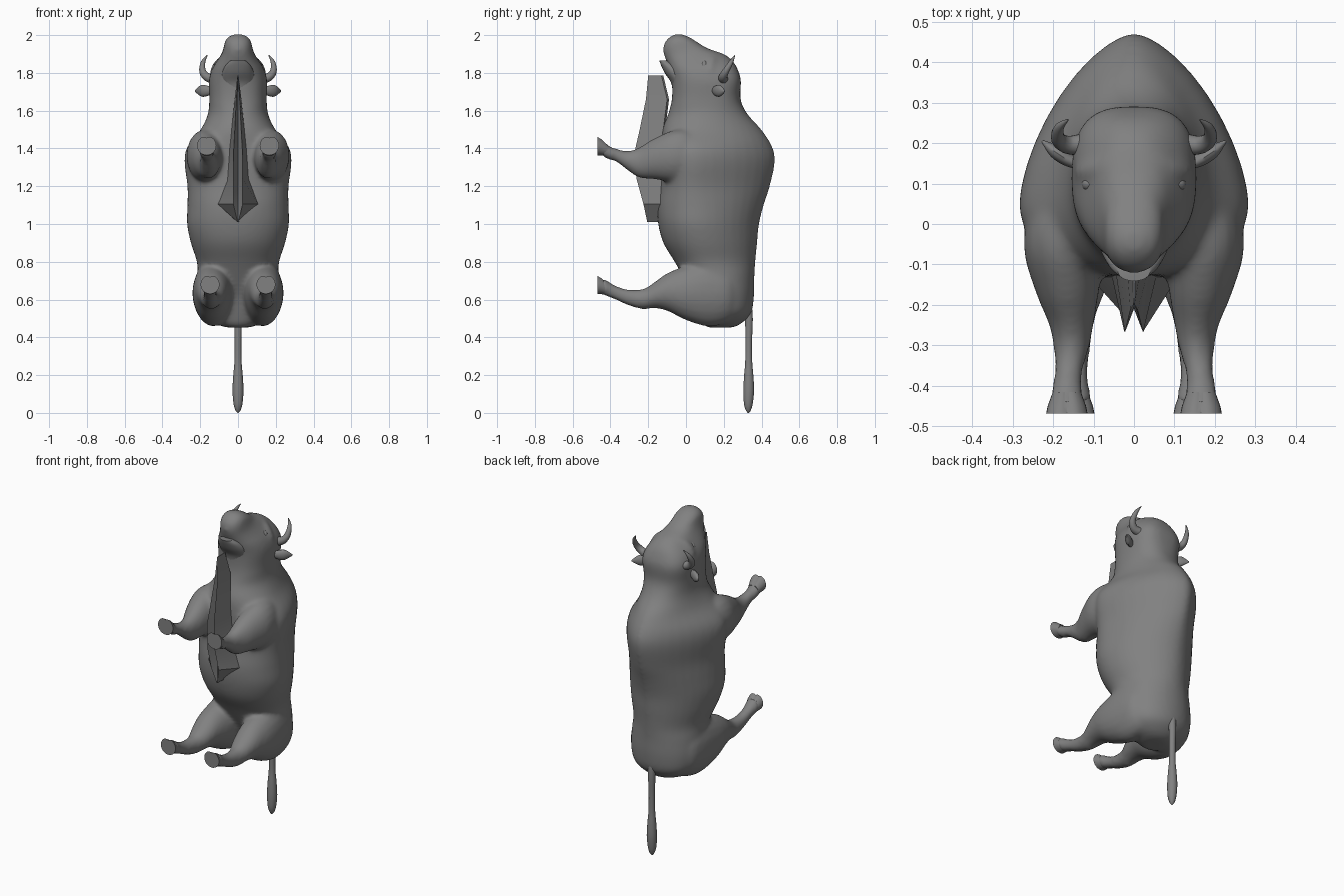
import bpy, bmesh, math
from mathutils import Vector

hide = bpy.data.materials.new("dark_grey")
hide.diffuse_color = (.22, .22, .22, 1)


def spline(rows, n=4):
    """Catmull-Rom resampling of rows of numbers."""
    out = []
    for i in range(len(rows) - 1):
        a, b, c, d = (rows[max(i - 1, 0)], rows[i], rows[i + 1], rows[min(i + 2, len(rows) - 1)])
        for k in range(n):
            t = k / n
            out.append([q + .5 * t * (r - p + t * (2 * p - 5 * q + 4 * r - s + t * (3 * (q - r) + s - p)))
                        for p, q, r, s in zip(a, b, c, d)])
    return out + [list(rows[-1])]


def loft(bm, rings):
    vs = [[bm.verts.new(p) for p in ring] for ring in rings]
    n = len(vs[0])
    for a, b in zip(vs, vs[1:]):
        for i in range(n):
            bm.faces.new((a[i], a[(i + 1) % n], b[(i + 1) % n], b[i]))
    bm.faces.new(vs[0])
    bm.faces.new(vs[-1])


def finish(bm, name, angle=40):
    bmesh.ops.recalc_face_normals(bm, faces=bm.faces[:])
    me = bpy.data.meshes.new(name)
    bm.to_mesh(me)
    bm.free()
    me.materials.append(hide)
    ob = bpy.data.objects.new(name, me)
    bpy.context.collection.objects.link(ob)
    bpy.ops.object.select_all(action='DESELECT')
    ob.select_set(True)
    bpy.context.view_layer.objects.active = ob
    if angle:
        bpy.ops.object.shade_smooth_by_angle(angle=math.radians(angle))
    return ob


def angles(n):
    return [2 * math.pi * i / n for i in range(n)]


def spow(v, e):
    return math.copysign(abs(v) ** e, v)


def torso_ring(row, n=40):
    z, yf, yb, w, mid, e = row          # e: superellipse exponent on the back side
    yc = yf + (yb - yf) * mid
    pts = []
    for a in angles(n):
        c, s = math.cos(a), math.sin(a)
        k = 2 / (e if s > 0 else max(2.1, min(e, 2.4)))
        h = (yb - yc) if s > 0 else (yc - yf)
        pts.append((w * spow(c, k), yc + h * spow(s, k), z))
    return pts


def limb_ring(row, side, n=20, notch=0):
    x, y, z, rx, rz = row
    pts = []
    for a in angles(n):
        f = 1 - notch * math.exp(-((a - math.pi / 2) / .25) ** 2)
        pts.append((side * (x + rx * f * math.cos(a)), y, z + rz * f * math.sin(a)))
    return pts


def tube(bm, rows, side=1, n=14):
    """Swept tube; rows are x, y, z, radius a, radius b."""
    rows = spline(rows)
    rings = []
    for i, r in enumerate(rows):
        t = Vector(rows[min(i + 1, len(rows) - 1)][:3]) - Vector(rows[max(i - 1, 0)][:3])
        u = t.cross(Vector((0.05, 1, 0.02))).normalized()
        v = t.cross(u).normalized()
        ring = [Vector(r[:3]) + u * r[3] * math.cos(a) + v * r[4] * math.sin(a) for a in angles(n)]
        rings.append([(side * p.x, p.y, p.z) for p in ring])
    loft(bm, rings)


# Torso, neck and head: z, front y, back y, half width, widest position, squareness
torso = [(.452, .11, .25, .06, .5, 2), (.475, .09, .295, .125, .5, 2), (.53, .07, .345, .185, .5, 2),
         (.62, .04, .36, .212, .45, 2), (.72, -.015, .362, .214, .45, 2), (.80, -.06, .367, .218, .42, 1.9),
         (.90, -.12, .377, .25, .42, 1.8), (1.0, -.147, .387, .27, .4, 1.75), (1.1, -.152, .412, .268, .38, 1.7),
         (1.2, -.137, .445, .268, .33, 1.6), (1.33, -.13, .472, .284, .3, 1.55), (1.41, -.13, .457, .268, .3, 1.6),
         (1.5, -.125, .40, .198, .35, 1.8), (1.58, -.095, .327, .16, .45, 2.1), (1.66, -.075, .289, .152, .5, 2.5),
         (1.76, -.075, .291, .154, .5, 2.9), (1.82, -.09, .273, .138, .5, 2.8), (1.865, -.105, .246, .110, .5, 2.5),
         (1.9, -.118, .20, .088, .45, 2.3), (1.93, -.122, .115, .077, .45, 2.3), (1.965, -.11, .057, .07, .5, 2.3),
         (1.99, -.087, .017, .054, .5, 2), (2.005, -.06, -.02, .02, .5, 2)]
fore = [(.13, .16, 1.36, .04, .07), (.165, .05, 1.365, .085, .125), (.175, -.06, 1.36, .098, .138),
        (.165, -.17, 1.345, .078, .108), (.155, -.25, 1.325, .055, .08), (.155, -.31, 1.335, .044, .051),
        (.163, -.37, 1.365, .035, .035), (.166, -.41, 1.378, .039, .037), (.166, -.445, 1.405, .046, .044)]
hind = [(.10, .29, .62, .05, .09), (.12, .23, .63, .095, .150), (.131, .12, .635, .106, .178),
        (.137, 0, .635, .104, .145), (.14, -.10, .64, .085, .1), (.14, -.17, .622, .068, .068),
        (.143, -.23, .602, .048, .054), (.146, -.31, .612, .038, .042), (.148, -.38, .64, .035, .038),
        (.148, -.42, .66, .042, .043), (.148, -.445, .673, .045, .045)]

# Body with legs and brows, fused and smoothed into one skin
bm = bmesh.new()
loft(bm, [torso_ring(r) for r in spline(torso)])
for side in (1, -1):
    for leg in (fore, hind):
        loft(bm, [limb_ring(r, side) for r in spline(leg)])
    tube(bm, [(.06, .16, 1.895, .01, .01), (.095, .135, 1.86, .024, .024), (.125, .13, 1.81, .024, .024),
              (.13, .14, 1.77, .01, .01)], side)
body = finish(bm, "body", 0)
rm = body.modifiers.new("fuse", 'REMESH')
rm.mode = 'VOXEL'
rm.voxel_size = .011
rm.use_smooth_shade = True
sm = body.modifiers.new("soften", 'SMOOTH')
sm.factor, sm.iterations = .5, 14

# Cloven hooves with flat soles
bm = bmesh.new()
for side in (1, -1):
    for x, z, r in ((.166, 1.415, .051), (.148, .68, .05)):
        rows = [(x, -.415, z - .025, r * .68, r * .62), (x, -.45, z - .006, r * .93, r * .9), (x, -.468, z, r, r)]
        loft(bm, [limb_ring(row, side, 28, .2) for row in rows])
finish(bm, "hooves")

# Horns
bm = bmesh.new()
for side in (1, -1):
    tube(bm, [(.11, .20, 1.765, .028, .028), (.16, .195, 1.776, .023, .023), (.187, .21, 1.808, .018, .018),
              (.185, .238, 1.855, .012, .012), (.163, .258, 1.893, .002, .002)], side)
finish(bm, "horns")

# Ears
bm = bmesh.new()
for side in (1, -1):
    tube(bm, [(.13, .145, 1.708, .015, .012), (.165, .16, 1.705, .028, .017), (.195, .18, 1.705, .03, .017),
              (.227, .205, 1.703, .004, .003)], side)
finish(bm, "ears")

# Eyes
bm = bmesh.new()
for side in (1, -1):
    tube(bm, [(side * .109, .098, z, r, r * .9) for z, r in
              ((1.815, .002), (1.825, .015), (1.84, .02), (1.855, .015), (1.865, .002))])
finish(bm, "eyes")

# Lower jaw
jaw = [(1.70, -.07, .02, .06), (1.75, -.08, .03, .085), (1.80, -.113, .02, .085),
       (1.84, -.132, -.04, .066), (1.865, -.141, -.09, .04)]
bm = bmesh.new()
loft(bm, [torso_ring((z, f, b, w, .5, 2), 24) for z, f, b, w in spline(jaw)])
finish(bm, "lower_jaw")

# Throat and belly mane: low-poly sheets folding into two ridges and a centre groove
mane = [(1.785, .003, -.13, -.20, -.195), (1.66, .018, -.10, -.212, -.195), (1.5, .034, -.12, -.245, -.205),
        (1.4, .045, -.12, -.268, -.21), (1.24, .056, -.125, -.262, -.21), (1.105, .106, -.135, -.225, -.20),
        (1.01, .004, -.14, -.205, -.20)]
bm = bmesh.new()
loft(bm, [[(-w, o, z), (-min(w * .5, .025), r, z), (0, v, z), (min(w * .5, .025), r, z), (w, o, z), (0, o + .01, z)]
          for z, w, o, r, v in mane])
finish(bm, "chest_mane", 20)

# Tail with tuft
bm = bmesh.new()
tail = [(.62, .325, .02), (.5, .333, .021), (.38, .332, .018), (.27, .332, .019), (.2, .332, .025),
        (.12, .332, .029), (.05, .33, .024), (.015, .33, .014), (0, .33, .003)]
loft(bm, [[(r * math.cos(a), y + r * math.sin(a), z) for a in angles(14)] for z, y, r in spline(tail)])
finish(bm, "tail")
